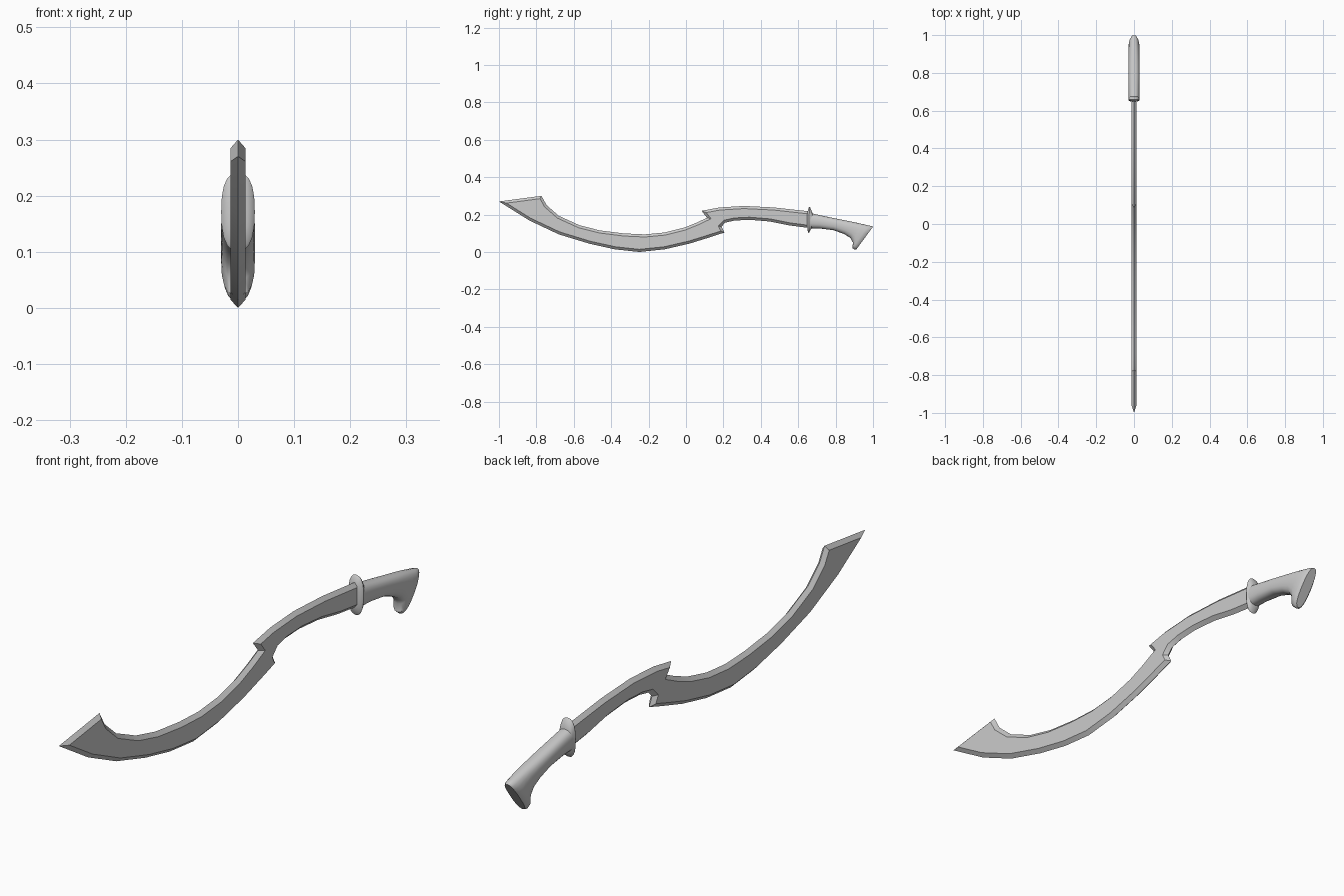
import bpy, bmesh, math
from mathutils import Vector

if "Cube" in bpy.data.objects:
    bpy.data.objects.remove(bpy.data.objects["Cube"])


def finish(name, bm, angle):
    bmesh.ops.recalc_face_normals(bm, faces=bm.faces)
    me = bpy.data.meshes.new(name)
    bm.to_mesh(me)
    bm.free()
    ob = bpy.data.objects.new(name, me)
    bpy.context.collection.objects.link(ob)
    bpy.ops.object.select_all(action='DESELECT')
    ob.select_set(True)
    bpy.context.view_layer.objects.active = ob
    bpy.ops.object.shade_smooth_by_angle(angle=math.radians(angle))
    return ob


def inset(points, d):
    """Mitred inward offset of a closed (y, z) outline."""
    pts = [Vector(p) for p in points]
    n = len(pts)
    area = sum(pts[i - 1].x * pts[i].y - pts[i].x * pts[i - 1].y for i in range(n))
    s = 1 if area > 0 else -1
    out = []
    for i in range(n):
        a = (pts[i] - pts[i - 1]).normalized()
        b = (pts[(i + 1) % n] - pts[i]).normalized()
        na, nb = Vector((-a.y, a.x)) * s, Vector((-b.y, b.x)) * s
        out.append(pts[i] + (na + nb) * d / (1 + na.dot(nb)))
    return out


def bridge(bm, r0, r1):
    n = len(r0)
    for i in range(n):
        j = (i + 1) % n
        bm.faces.new((r0[i], r0[j], r1[j], r1[i]))


def loft(name, sections, sides=20, power=0.8, angle=40):
    """Sections: (top y, top z, bottom y, bottom z, half width)."""
    bm = bmesh.new()
    rings = []
    for ty, tz, by, bz, w in sections:
        ring = []
        for k in range(sides):
            a = 2 * math.pi * k / sides
            c, s = math.cos(a), math.sin(a)
            x = math.copysign(abs(c) ** power, c) * w
            t = 0.5 + 0.5 * math.copysign(abs(s) ** power, s)
            ring.append(bm.verts.new((x, by + (ty - by) * t, bz + (tz - bz) * t)))
        rings.append(ring)
    for r0, r1 in zip(rings, rings[1:]):
        bridge(bm, r0, r1)
    bm.faces.new(rings[0])
    bm.faces.new(rings[-1])
    return finish(name, bm, angle)


# Sickle blade: sharp outline on x = 0, bevelled up to two flat sides
outline = [
    (-1.0, .27), (-.773, .30),
    (-.745, .25), (-.68, .193), (-.57, .143), (-.46, .115), (-.33, .099),
    (-.22, .094), (-.115, .104), (-.01, .13), (.06, .158), (.112, .183),
    (.083, .22), (.18, .238), (.31, .246), (.47, .238), (.66, .217),
    (.66, .128), (.553, .142), (.447, .163), (.34, .172), (.26, .168),
    (.21, .157), (.19, .136), (.206, .104),
    (.126, .078), (.02, .045), (-.115, .014), (-.25, 0), (-.38, .014),
    (-.516, .044), (-.68, .094), (-.837, .168)]
bm = bmesh.new()
edge = [bm.verts.new((0, y, z)) for y, z in outline]
inner = inset(outline, .014)
for x in (-.013, .013):
    side = [bm.verts.new((x, p.x, p.y)) for p in inner]
    bridge(bm, edge, side)
    bm.faces.new(side)
finish("blade", bm, 30)

# Thin oval guard
loft("guard", [
    (.648, .208, .648, .132, .017),
    (.655, .236, .652, .106, .027),
    (.660, .241, .656, .101, .030),
    (.665, .236, .660, .106, .029),
    (.676, .208, .672, .128, .026)])

# Grip flaring into a hooked pommel
loft("grip", [
    (.660, .209, .660, .127, .028),
    (.714, .197, .714, .126, .029),
    (.790, .181, .790, .116, .030),
    (.860, .167, .845, .096, .030),
    (.910, .157, .878, .076, .030),
    (.945, .149, .893, .050, .030),
    (.975, .142, .889, .022, .030),
    (.992, .138, .900, .012, .027),
    (1.0, .135, .910, .013, .020)])
